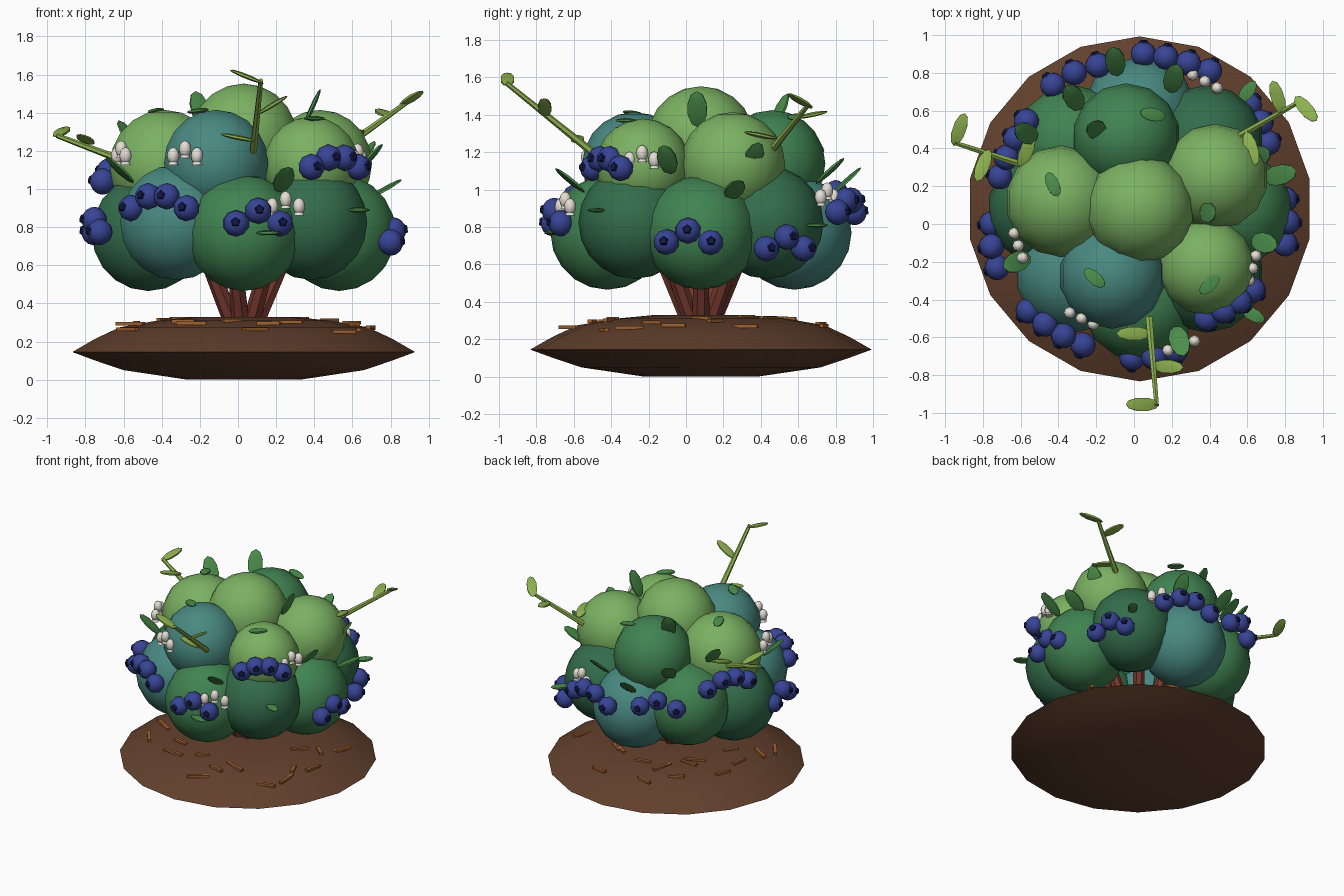
import bpy, bmesh, math, random
from mathutils import Vector, Matrix

if "Cube" in bpy.data.objects:
    bpy.data.objects.remove(bpy.data.objects["Cube"])

random.seed(4)
C = Vector((0.03, 0.08, 0.9))          # centre of the bush


def mat(name, r, g, b):
    m = bpy.data.materials.new(name)
    m.diffuse_color = [(c / 255) ** 2.2 for c in (r, g, b)] + [1]
    m.use_nodes = True
    m.node_tree.nodes["Principled BSDF"].inputs["Base Color"].default_value = m.diffuse_color
    return m


SOIL = mat("soil", 98, 66, 48)
CHIP = mat("bark_chip", 160, 98, 50)
WOOD = mat("red_wood", 115, 58, 48)
LIGHT = mat("light_green", 122, 176, 98)
MID = mat("mid_green", 66, 130, 82)
DARK = mat("dark_green", 54, 108, 76)
TEAL = mat("teal_green", 74, 136, 128)
LEAF = mat("leaf_green", 76, 140, 76)
SHOOT = mat("shoot_green", 140, 176, 80)
BLUE = mat("berry_blue", 58, 70, 148)
NAVY = mat("calyx_navy", 26, 30, 70)
CREAM = mat("flower_cream", 228, 222, 212)


def finish(bm, name, material, angle=50):
    me = bpy.data.meshes.new(name)
    bmesh.ops.recalc_face_normals(bm, faces=bm.faces)
    bm.to_mesh(me)
    bm.free()
    me.materials.append(material)
    me.shade_smooth()
    me.set_sharp_from_angle(angle=math.radians(angle))
    ob = bpy.data.objects.new(name, me)
    bpy.context.collection.objects.link(ob)
    return ob


def place(pos, z_dir=(0, 0, 1), scale=(1, 1, 1), up=None):
    z = Vector(z_dir).normalized()
    u = Vector(up or (0, 0, 1))
    if abs(z.dot(u.normalized())) > 0.99:
        u = Vector((0, 1, 0))
    x = u.cross(z).normalized()
    rot = Matrix((x, z.cross(x), z)).transposed().to_4x4()
    return Matrix.Translation(pos) @ rot @ Matrix.Diagonal((*scale, 1))


def ball(bm, m, seg=14, rings=10):
    bmesh.ops.create_uvsphere(bm, u_segments=seg, v_segments=rings, radius=1, matrix=m)


def rod(bm, a, b, r1, r2, seg=7):
    a, b = Vector(a), Vector(b)
    bmesh.ops.create_cone(bm, cap_ends=True, segments=seg, radius1=r1, radius2=r2,
                          depth=(b - a).length, matrix=place((a + b) / 2, b - a))


def leaf(bm, pos, d, length=0.11, width=0.055):
    ball(bm, place(pos, d, (width, 0.013, length)), 6, 5)


def outward(p, lift=0.0):
    d = Vector(p) - C
    d.z = 0
    return d.normalized() + Vector((0, 0, lift))


# Soil mound: lathed profile with a sharp rim
profile = [(0.30, 0.0), (0.64, 0.05), (0.79, 0.10), (0.913, 0.145), (0.79, 0.215),
           (0.66, 0.275), (0.46, 0.31), (0.25, 0.33)]
bm = bmesh.new()
rows = []
for r, z in profile:
    rows.append([bm.verts.new((C.x + r * math.cos(t), C.y + r * math.sin(t), z))
                 for t in (math.radians(90 + 20 * i) for i in range(18))])
for a, b in zip(rows, rows[1:]):
    for i in range(18):
        j = (i + 1) % 18
        bm.faces.new((a[i], a[j], b[j], b[i]))
bm.faces.new(rows[0])
bm.faces.new(rows[-1])
finish(bm, "soil_mound", SOIL, 35)

# Bark chips scattered over the mound
bm = bmesh.new()
for i in range(28):
    t, r = i * 2.4, random.uniform(0.36, 0.74)
    z = 0.325 - 0.04 * max(0, r - 0.3) / 0.36 if r < 0.66 else 0.282 - 0.45 * (r - 0.66)
    p = (C.x + r * math.cos(t), C.y + r * math.sin(t), z + 0.004)
    a = t + math.pi / 2 + random.uniform(-0.9, 0.9)
    m = place(p, (math.cos(a), math.sin(a), 0), (0.024, 0.018, random.uniform(0.1, 0.17)))
    bmesh.ops.create_cube(bm, size=1, matrix=m)
finish(bm, "bark_chips", CHIP, 30)

# Splayed woody stems
bm = bmesh.new()
for i in range(7):
    d = Vector((math.cos(i * math.tau / 7), math.sin(i * math.tau / 7), 0))
    base = Vector((C.x, C.y, 0.29))
    rod(bm, base + d * 0.06, base + d * 0.26 + Vector((0, 0, 0.45)), 0.048, 0.038)
finish(bm, "stems", WOOD, 30)

# Lower ring of eight foliage blobs, counter-clockwise from the right
for i, m in enumerate((MID, DARK, TEAL, MID, DARK, TEAL, MID, DARK)):
    t = math.radians(45 * i)
    r, z = (0.305, 0.77) if i % 2 == 0 else (0.302, 0.825)
    bm = bmesh.new()
    ball(bm, place((C.x + 0.5 * math.cos(t), C.y + 0.5 * math.sin(t), z), scale=(r, r, r)))
    finish(bm, "lower_foliage", m, 80)

# Upper foliage blobs and crown
for x, y, z, r, m in ((-0.385, 0.12, 1.12, 0.295, LIGHT), (-0.04, 0.46, 1.14, 0.285, MID),
                      (0.43, 0.25, 1.135, 0.28, LIGHT), (0.385, -0.23, 1.125, 0.255, LIGHT),
                      (-0.115, -0.275, 1.135, 0.28, TEAL), (0.03, 0.08, 1.265, 0.288, LIGHT)):
    bm = bmesh.new()
    ball(bm, place((x, y, z), scale=(r, r, r)))
    finish(bm, "upper_foliage", m, 80)

# Blueberry clusters: arcs from first to last berry, given height, arch and count
clusters = [((-0.01, -0.71), (0.22, -0.67), 0.82, 0.065, 3),
            ((-0.56, -0.46), (-0.27, -0.64), 0.90, 0.07, 4),
            ((0.385, -0.50), (0.63, -0.35), 1.115, 0.055, 4),
            ((-0.755, 0.0), (-0.725, -0.23), 0.775, 0.06, 3),
            ((-0.57, 0.545), (-0.71, 0.25), 1.04, 0.06, 4),
            ((0.80, -0.105), (0.80, 0.13), 0.72, 0.06, 3),
            ((0.71, 0.43), (0.61, 0.63), 0.685, 0.06, 3),
            ((0.05, 0.90), (0.40, 0.81), 0.88, 0.07, 4),
            ((-0.43, 0.735), (-0.19, 0.84), 0.92, 0.06, 3)]
for a, b, z, arch, n in clusters:
    bm, cal = bmesh.new(), bmesh.new()
    a, b = Vector((*a, z)), Vector((*b, z))
    for i in range(n):
        k = i / (n - 1)
        p = a.lerp(b, k)
        d = outward(p, 0.1)
        p = p + Vector((0, 0, arch * math.sin(math.pi * k))) + d * 0.015 * math.sin(math.pi * k)
        ball(bm, place(p, d, (0.07, 0.07, 0.066)), 10, 8)
        bmesh.ops.create_cone(cal, cap_ends=True, segments=5, radius1=0.032, radius2=0.02,
                              depth=0.024, matrix=place(p + d.normalized() * 0.062, d))
    finish(bm, "berry_cluster", BLUE)
    finish(cal, "berry_crowns", NAVY, 20)

# Bell flowers in threes
for a, b, z in (((-0.34, -0.47), (-0.215, -0.53), 1.175), ((0.18, -0.67), (0.32, -0.62), 0.91),
                ((-0.635, -0.05), (-0.59, -0.18), 1.175), ((0.61, -0.30), (0.645, -0.17), 1.16),
                ((0.31, 0.79), (0.44, 0.72), 0.96)):
    bm = bmesh.new()
    a, b = Vector((*a, z)), Vector((*b, z))
    for i in range(3):
        p = a.lerp(b, i / 2) + Vector((0, 0, 0.035 if i == 1 else 0))
        ball(bm, place(p, scale=(0.032, 0.032, 0.044)), 8, 6)
        rod(bm, p - Vector((0, 0, 0.048)), p - Vector((0, 0, 0.025)), 0.028, 0.018)
    finish(bm, "bell_flowers", CREAM)

# Broad leaves poking out of the foliage, and small ones lying flat on it
bm = bmesh.new()
for p, lift in (((0.39, 0.06, 1.43), 2.2), ((-0.2, 0.5, 1.42), 2.0), ((-0.32, 0.67, 1.15), 1.0),
                ((-0.1, 0.86, 1.05), 0.9), ((0.21, 0.77, 1.10), 0.9), ((0.77, 0.26, 1.0), 0.55),
                ((0.69, -0.1, 1.16), 1.1), ((0.24, -0.62, 1.05), 0.8), ((-0.62, -0.2, 1.1), 0.9),
                ((-0.57, 0.48, 1.28), 1.2), ((0.66, 0.36, 1.17), 1.3)):
    leaf(bm, p, outward(p, lift), 0.105, 0.062)
for p, d in (((-0.21, -0.285, 1.41), (0.7, -0.6, 0.1)), ((0.4, -0.32, 1.37), (0.6, 0.6, 0)),
             ((0.1, 0.58, 1.39), (1, -0.2, -0.2)), ((-0.43, 0.21, 1.41), (0.3, -0.7, 0.1)),
             ((0.63, -0.48, 0.89), (0.7, -0.4, 0)), ((0.16, -0.72, 0.77), (1, -0.3, 0)),
             ((0.6, 0.7, 0.81), (0.6, 0.8, 0))):
    leaf(bm, p, d, 0.07, 0.04)
finish(bm, "leaves", LEAF, 30)

# Three young shoots: stem start, stem end, then leaf centres with directions
shoots = [((-0.55, 0.30, 1.13), (-0.95, 0.43, 1.28),
           [((-0.925, 0.50, 1.30), (0.35, 1, 0.3)), ((-0.80, 0.31, 1.26), (-0.4, -1, 0.3)),
            ((-0.57, 0.385, 1.2), (0.4, 1, 0.3))]),
          ((0.53, 0.45, 1.20), (0.88, 0.65, 1.45),
           [((0.91, 0.61, 1.475), (0.7, -0.8, 0.5)), ((0.76, 0.67, 1.40), (-0.3, 1, 0.2)),
            ((0.62, 0.40, 1.29), (0.3, -1, 0.2))]),
          ((0.08, -0.50, 1.20), (0.12, -0.96, 1.57),
           [((0.045, -0.955, 1.59), (-1, 0, 0.4)), ((0.18, -0.755, 1.44), (1, -0.05, 0.6)),
            ((0.0, -0.58, 1.27), (-1, 0, 0.2))])]
for a, b, leaves in shoots:
    bm = bmesh.new()
    rod(bm, a, b, 0.021, 0.013, 6)
    for p, d in leaves:
        leaf(bm, p, d, 0.095, 0.042)
    finish(bm, "young_shoot", SHOOT, 30)
